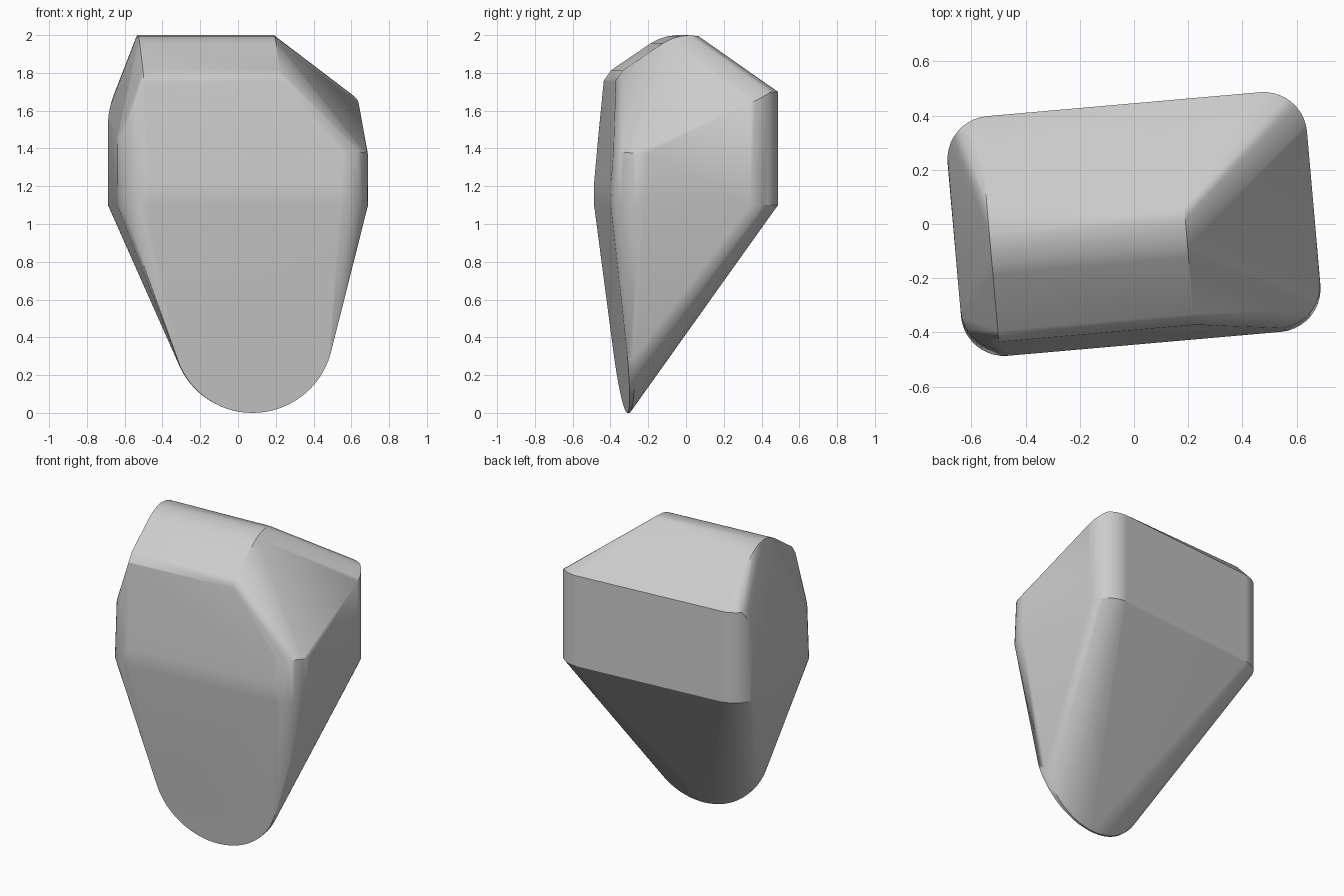
import bpy, bmesh, math
from mathutils import Matrix

cube = bpy.data.objects.get("Cube")
if cube:
    bpy.data.objects.remove(cube, do_unlink=True)

HX, HY, R, STEPS = 0.666, 0.444, 0.16, 10
TURN = math.radians(5)


def corner(sx, sy, z_side, z_end, inset=0.0):
    """Rounded vertical corner, height blending from the side wall to the end wall."""
    pts = []
    for i in range(STEPS + 1):
        t = i / STEPS
        a = t * math.pi / 2
        z = z_side + (z_end - z_side) * min(1, 2 * t)
        pts.append((sx * (HX - R + R * math.cos(a)),
                    sy * (HY - inset - R + R * math.sin(a)), z))
    return pts


points = []

# Widest ring
for sx in (-1, 1):
    for sy in (-1, 1):
        points += corner(sx, sy, 1.1, 1.1)
    points.append((sx * (HX - R), -HY, 1.22))

# Upper limits of the four walls
points += corner(1, 1, 1.64, 1.7)
points += corner(-1, 1, 1.5, 1.7)
points += corner(1, -1, 1.37, 1.38, 0.014)
points += corner(-1, -1, 1.46, 1.46, 0.022)

# Rounded roof ridge, cut shorter on the sloping left side
roof = [(-0.39, 1.76), (-0.35, 1.815), (-0.14, 1.957), (-0.1, 1.978), (-0.05, 1.994),
        (0, 2), (0.05, 1.994), (0.1, 1.978), (0.14, 1.955), (0.34, 1.81)]
points += [(-0.535, y, z) for y, z in roof]
points += [(0.19, y, z) for y, z in roof if y < 0.08]

# Thin rounded tip along the front
for i in range(33):
    a = math.radians(195 + 150 * i / 32)
    x, z = 0.05 + 0.425 * math.cos(a), 0.42 + 0.42 * math.sin(a)
    points += [(x, -0.317 - 0.115 * z, z), (x, -0.305, z)]

bm = bmesh.new()
for p in points:
    bm.verts.new(p)
hull = bmesh.ops.convex_hull(bm, input=bm.verts[:])
loose = [v for v in bm.verts if not v.link_faces]
bmesh.ops.delete(bm, geom=loose, context='VERTS')
bmesh.ops.dissolve_limit(bm, angle_limit=math.radians(1), verts=bm.verts[:], edges=bm.edges[:])
bmesh.ops.recalc_face_normals(bm, faces=bm.faces[:])
bm.transform(Matrix.Rotation(TURN, 4, 'Z'))

mesh = bpy.data.meshes.new("tapered_block")
bm.to_mesh(mesh)
bm.free()
block = bpy.data.objects.new("tapered_block", mesh)
bpy.context.collection.objects.link(block)

# Plain grey surface
grey = bpy.data.materials.new("light_grey")
grey.use_nodes = True
colour = (0.6, 0.6, 0.6, 1)
grey.diffuse_color = colour
grey.node_tree.nodes["Principled BSDF"].inputs["Base Color"].default_value = colour
mesh.materials.append(grey)

# Smooth rounded edges, face-weighted so flats stay flat
bpy.ops.object.select_all(action='DESELECT')
block.select_set(True)
bpy.context.view_layer.objects.active = block
bpy.ops.object.shade_smooth_by_angle(angle=math.radians(30))
weighted = block.modifiers.new("flat_faces", 'WEIGHTED_NORMAL')
weighted.keep_sharp = True
